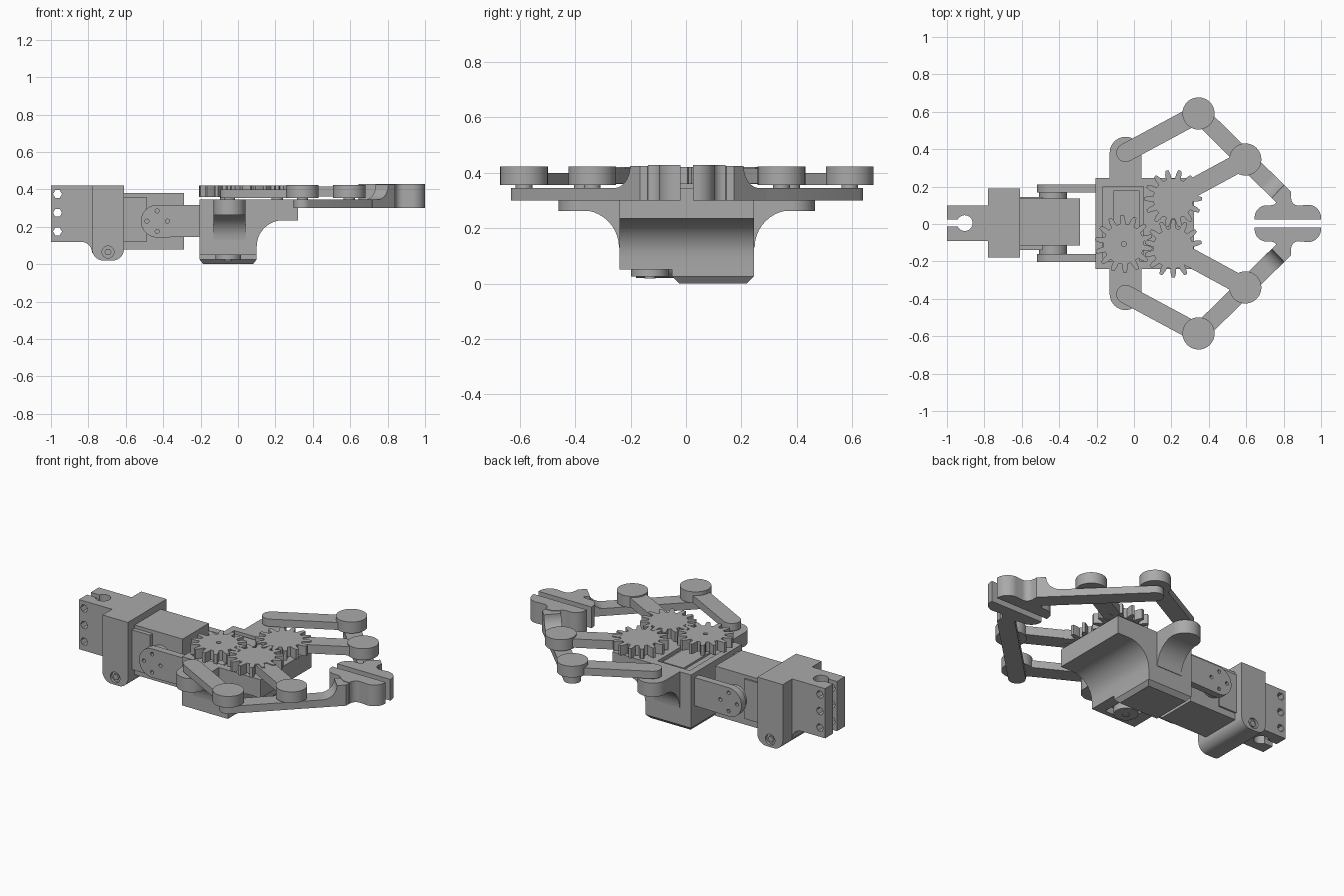
import bpy, bmesh
from math import sin, cos, pi, radians, atan2, hypot
from mathutils import Matrix, Vector

if "Cube" in bpy.data.objects:
    bpy.data.objects.remove(bpy.data.objects["Cube"], do_unlink=True)

grey = bpy.data.materials.new("plain grey")
grey.use_nodes = True
colour = (0.4, 0.4, 0.4, 1)
grey.diffuse_color = colour
grey.node_tree.nodes["Principled BSDF"].inputs["Base Color"].default_value = colour


def prism(name, outline, lo, hi, axis="z"):
    """Extrude a 2D outline along an axis (x: yz outline, y: xz, z: xy)."""
    place = {"x": lambda a, b, t: (t, a, b), "y": lambda a, b, t: (a, t, b),
             "z": lambda a, b, t: (a, b, t)}[axis]
    bm = bmesh.new()
    face = bm.faces.new([bm.verts.new(place(a, b, lo)) for a, b in outline])
    new = bmesh.ops.extrude_face_region(bm, geom=[face])["geom"]
    shift = Vector(place(0, 0, hi - lo))
    bmesh.ops.translate(bm, vec=shift, verts=[v for v in new if isinstance(v, bmesh.types.BMVert)])
    bmesh.ops.recalc_face_normals(bm, faces=bm.faces)
    mesh = bpy.data.meshes.new(name)
    bm.to_mesh(mesh)
    bm.free()
    ob = bpy.data.objects.new(name, mesh)
    bpy.context.collection.objects.link(ob)
    mesh.materials.append(grey)
    return ob


def arc(cx, cy, r, start, end, n=10):
    angles = [radians(start + (end - start) * i / n) for i in range(n + 1)]
    return [(cx + r * cos(a), cy + r * sin(a)) for a in angles]


def box(name, x, y, z):
    return prism(name, [(x[0], y[0]), (x[1], y[0]), (x[1], y[1]), (x[0], y[1])], *z)


def disc(name, a, b, r, lo, hi, axis="z", n=40):
    return prism(name, arc(a, b, r, 0, 360, n)[:-1], lo, hi, axis)


def bar(name, p, q, r, lo, hi):
    """Straight link with round ends."""
    d = atan2(q[1] - p[1], q[0] - p[0]) * 180 / pi
    return prism(name, arc(*q, r, d - 90, d + 90) + arc(*p, r, d + 90, d + 270), lo, hi)


def cut(ob, cutters):
    for c in cutters:
        m = ob.modifiers.new("cut", "BOOLEAN")
        m.operation, m.object = "DIFFERENCE", c
        bpy.context.view_layer.objects.active = ob
        bpy.ops.object.modifier_apply(modifier=m.name)
        bpy.data.objects.remove(c, do_unlink=True)


def gear(name, x, y, phase, teeth=14):
    pts = []
    for i in range(teeth):
        for off, r in ((-.31, .108), (-.24, .132), (-.12, .155), (.12, .155), (.24, .132), (.31, .108)):
            a = radians(phase) + 2 * pi * (i + off) / teeth
            pts.append((x + r * cos(a), y + r * sin(a)))
    return prism(name, pts, .36, .42)


# Rear clamp with keyhole slot and cross holes
clamp = prism("rear_clamp", [(-1, .42), (-1, .12)] + arc(-.84, .06, .06, 90, 0)
              + [(-.7, .06), (-.7, .42)], -.09, .1, "y")
cut(clamp, [disc("hole", -.905, .005, .042, 0, .6), box("slot", (-1.1, -.92), (-.013, .023), (0, .6))]
    + [disc("hole", -.965, z, .024, -.3, .3, "y", 6) for z in (.175, .275, .375)])

# Wide block with rounded lower edges and a recessed bolt
block = prism("wrist_block", [(-.61, .42), (-.78, .42)] + arc(-.72, .08, .06, 180, 270)
              + arc(-.67, .08, .06, 270, 360), -.18, .19, "y")
for lo, hi, side in ((-.2, -.165, "front"), (.175, .21, "back")):
    cut(block, [disc("hole", -.695, .065, .032, lo, hi, "y")])
    disc("bolt_" + side, -.695, .065, .019, max(lo, -.175), min(hi, .185), "y", 6)

# Wrist servo and its mounting flange
box("wrist_servo", (-.62, -.29), (-.115, .135), (.08, .38))
box("servo_flange", (-.62, -.49), (-.14, .145), (.12, .36))

# Wrist bracket arms with turning horns
for s, side in ((-1, "front"), (1, "back")):
    inner, outer = sorted((s * .165 + .004, s * .207 + .004))
    arm = prism("bracket_arm_" + side, arc(-.432, .23, .087, 90, 270, 20)
                + [(-.2, .147), (-.2, .317)], inner, outer, "y")
    cut(arm, [disc("hole", -.432 + .055 * cos(a * pi / 2), .23 + .055 * sin(a * pi / 2),
                   .011, inner - .1, outer + .1, "y", 12) for a in range(4)])
    lo, hi = sorted((s * .1, s * .17))
    disc("servo_horn_" + side, -.432, .23, .075, lo, hi, "y")
    disc("horn_hub_" + side, -.432, .23, .025, lo, hi + .005, "y")

# Palm housing flaring forward, with recesses above and below
palm = prism("palm_housing", [(-.205, .345), (-.205, .05), (.1, .05)]
             + arc(.24, .095, .14, 180, 90) + [(.32, .235), (.32, .345)], -.24, .245, "y")
cut(palm, [box("pocket", (-.165, .05), (-.2, .2), (.325, .4)),
           box("pocket", (-.13, .03), (-.21, -.06), (0, .09))])
box("palm_servo_cover", (-.11, .03), (-.2, .18), (.3, .337))
box("base_rim", (-.205, .1), (-.05, .245), (.025, .06))
foot = prism("base_foot", [(-.205, -.05), (.1, -.05), (.1, .245), (-.205, .245)], .0, .025)
for v in foot.data.vertices:
    if v.co.z < .01:
        v.co.x += .02 if v.co.x < 0 else -.02
        v.co.y += .025 if v.co.y < 0 else -.025
disc("palm_servo_horn", -.052, -.13, .068, .025, .1)
disc("palm_horn_hub", -.052, -.13, .02, .018, .1)

# Meshing gears
driver = gear("driving_gear", -.055, -.107, 15.7)
cut(driver, [disc("hole", -.055, -.107, .013, .3, .5)])
disc("driving_shaft", -.055, -.107, .04, .32, .365)
gear("right_gear", .21, -.131, 90)
gear("left_gear", .21, .135, -90 + 180 / 14)

# Mirrored wings, links and fingers
for s, side in ((-1, "right"), (1, "left")):
    def at(x, y):
        return (x, s * y + .003)

    # Curved wing carrying the rear pivot
    wing = [(.2, .345), (.2, .13)] + arc(.38, .13, .135, 180, 90) + [(.38, .345)]
    prism("wing_" + side, [(s * a + .003, b) for a, b in wing], -.13, .04, "x")
    disc("wing_end_" + side, *at(-.045, .378), .085, .262, .345)

    # Links
    heel, elbow, knuckle, hub = at(-.045, .378), at(.345, .588), at(.595, .342), at(.21, .133)
    bar("outer_link_" + side, heel, elbow, .05, .355, .4)
    bar("gear_link_" + side, hub, knuckle, .05, .362, .415)
    for label, p in (("elbow", elbow), ("knuckle", knuckle)):
        disc(label + "_cap_" + side, *p, .086, .355, .423)
    for label, p in (("heel", heel), ("elbow", elbow), ("knuckle", knuckle), ("hub", hub)):
        disc(label + "_pin_" + side, *p, .03, .32, .365)

    # Finger bar that sweeps up to jaw height
    tip = at(.82, .122)
    bar("finger_bar_" + side, elbow, at(.77, .17), .048, .3, .345)
    dx, dy = tip[0] - elbow[0], tip[1] - elbow[1]
    length = hypot(dx, dy)
    sweep = [(length - .19, .3), (length - .19, .345)] + arc(length - .15, .425, .08, 270, 360) \
        + [(length, .425), (length, .3)]
    rise = prism("finger_rise_" + side, sweep, -.048, .048, "y")
    rise.data.transform(Matrix.Translation((*elbow, 0)) @ Matrix.Rotation(atan2(dy, dx), 4, "Z"))
    cut(rise, [box("trim", (.84, 1.2), (-1, 1), (0, 1)),
               box("trim", (.5, 1.2), sorted((s * .04, -s)), (0, 1))])

    # Half-rounded jaw with a raised root
    jaw = [(1, .022), (.645, .022), (.645, .035)] + arc(.71, .032, .065, 170, 90) \
        + arc(.73, .137, .04, 270, 330, 5) + [(.8, .14), (.84, .14)] \
        + arc(.88, .135, .04, 180, 270, 6) + arc(.93, .03, .07, 90, 10)
    prism("jaw_" + side, [at(*p) for p in jaw], .3, .428)

# Smooth rounded walls, crisp edges
bpy.ops.object.select_all(action="DESELECT")
for ob in bpy.context.scene.objects:
    if ob.type == "MESH" and ob.data.materials and ob.data.materials[0] == grey:
        ob.select_set(True)
        bpy.context.view_layer.objects.active = ob
bpy.ops.object.shade_smooth_by_angle(angle=radians(30))
